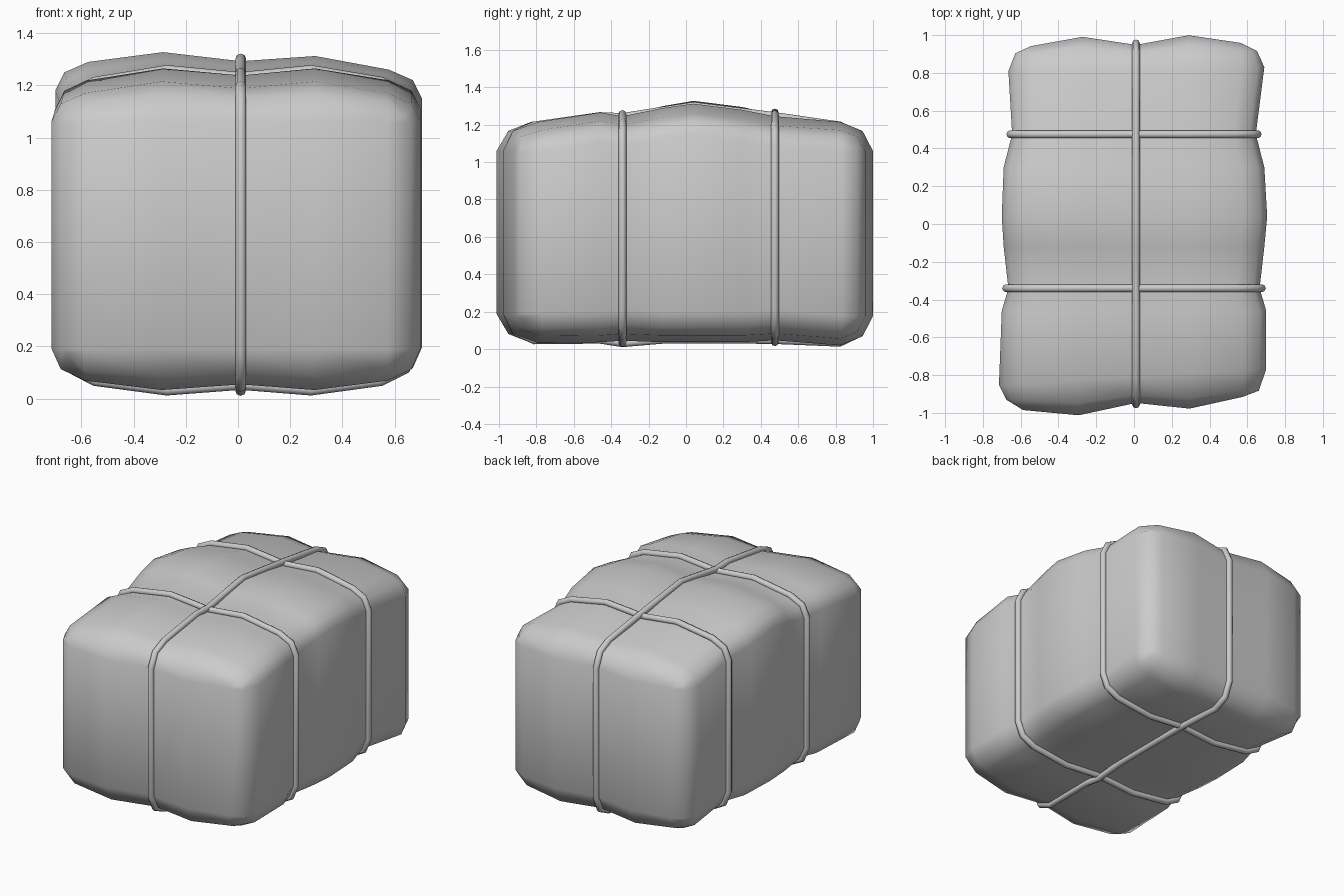
import bpy, bmesh
from mathutils import Vector

if "Cube" in bpy.data.objects:
    bpy.data.objects.remove(bpy.data.objects["Cube"])

# Body stations along y: y, left x, right x, bottom z, top z, top tilt (left side higher)
STATIONS = [
    (-0.81, -0.715, 0.70, 0.033, 1.215, 0.0),
    (-0.46, -0.70, 0.70, 0.037, 1.265, 0.0),
    (-0.34, -0.665, 0.665, 0.045, 1.245, 0.0),
    (-0.12, -0.69, 0.69, 0.037, 1.295, 0.01),
    (0.04, -0.70, 0.705, 0.037, 1.32, 0.015),
    (0.30, -0.69, 0.69, 0.037, 1.287, 0.015),
    (0.475, -0.645, 0.645, 0.047, 1.25, 0.01),
    (0.82, -0.665, 0.69, 0.02, 1.215, 0.0),
]
COLS = [(-0.82, 0.045), (-0.41, 0.0), (0.015, 0.027), (0.42, 0.0), (0.82, 0.045)]


def section(st, pinch=1.0):
    """18-point rounded rectangle: bottom run, right side, top run, left side."""
    y, xl, xr, zb, zt, tilt = st
    X = lambda f: f * (xr if f > 0 else -xl)
    T = lambda f: zt - tilt * f * 2
    pts = [(X(f), zb + d * 0.8 * pinch) for f, d in COLS]
    pts += [(X(0.95), zb + 0.08), (X(1), zb + 0.16)]
    pts += [(X(1), T(0.5) - 0.155), (X(0.95), T(0.5) - 0.085)]
    pts += [(X(f), T(f * 0.6) - d * pinch) for f, d in reversed(COLS)]
    pts += [(X(-0.95), T(-0.5) - 0.085), (X(-1), T(-0.5) - 0.155)]
    pts += [(X(-1), zb + 0.16), (X(-0.95), zb + 0.08)]
    return [Vector((x, y, z)) for x, z in pts]


def end_rings(st, s, skew):
    """Bevel ring and flat end ring; the corner points of the end ring collapse."""
    base = section(st)
    zb, zt = st[3], st[4]
    bulge = lambda x: 0.035 if 0.2 < abs(x) < 0.4 else (-0.012 if abs(x) < 0.2 else -0.01)
    cap = [None] * 18
    for i in list(range(5)) + list(range(9, 14)):
        p = base[i]
        z = zb + 0.155 if i < 5 else zt - 0.155
        cap[i] = Vector((p.x, s * (0.96 + bulge(p.x)), z))
    for src, ids in ((4, (5, 6)), (9, (7, 8)), (13, (14, 15)), (0, (16, 17))):
        for i in ids:
            cap[i] = cap[src].copy()
    mid = []
    for b, c in zip(base, cap):
        c.y += skew * c.x
        q = (b + c) / 2
        corner = Vector((b.x, c.y, b.z if abs(b.x) < 0.62 else c.z))
        mid.append(q.lerp(corner, 0.38))
    return mid, cap


# Assemble the loft
rings = [section(s) for s in STATIONS]
for p in rings[0]:
    p.y += 0.06 * p.x
for p in rings[-1]:
    p.y += 0.015 * p.x
fm, fc = end_rings(STATIONS[0], -1, 0.06)
bm_, bc = end_rings(STATIONS[-1], 1, 0.015)
rings = [fc, fm] + rings + [bm_, bc]

bm = bmesh.new()
V = [[bm.verts.new(p) for p in r] for r in rings]
for a, b in zip(V, V[1:]):
    for i in range(18):
        j = (i + 1) % 18
        bm.faces.new((a[i], a[j], b[j], b[i]))
for r in (V[0], V[-1]):
    for i in range(4):
        bm.faces.new((r[i], r[i + 1], r[12 - i], r[13 - i]))
bmesh.ops.remove_doubles(bm, verts=bm.verts, dist=0.0005)
bmesh.ops.recalc_face_normals(bm, faces=bm.faces)
for f in bm.faces:
    f.smooth = True
me = bpy.data.meshes.new("bundle_body")
bm.to_mesh(me)
bm.free()
bpy.context.collection.objects.link(bpy.data.objects.new("bundle_body", me))


def rope(name, pts, axis, offset):
    """Closed tube lying on a planar loop, pushed outward by offset."""
    n = len(pts)
    centre = sum(pts, Vector()) / n
    out = []
    for i, p in enumerate(pts):
        nrm = (pts[(i + 1) % n] - pts[i - 1]).cross(axis).normalized()
        if nrm.dot(p - centre) < 0:
            nrm = -nrm
        out.append(p + nrm * offset)
    cu = bpy.data.curves.new(name, 'CURVE')
    cu.dimensions = '3D'
    cu.bevel_depth = 0.021
    cu.bevel_resolution = 2
    sp = cu.splines.new('POLY')
    sp.points.add(n - 1)
    for q, p in zip(sp.points, out):
        q.co = (*p, 1)
    sp.use_cyclic_u = True
    ob = bpy.data.objects.new(name, cu)
    bpy.context.collection.objects.link(ob)


# Two cross ropes in the pinched stations
rope("front_cross_rope", section(STATIONS[2]), Vector((0, 1, 0)), 0.012)
rope("back_cross_rope", section(STATIONS[6]), Vector((0, 1, 0)), 0.01)

# Lengthwise rope over the centre column, lifted where it crosses the others
top = [r[11].copy() for r in rings]
bot = [r[2].copy() for r in rings]
for k in (4, 8):
    top[k].z += 0.015
    bot[k].z -= 0.027 if k == 4 else 0.012
rope("long_rope", bot + top[::-1], Vector((1, 0, 0)), 0.008)
